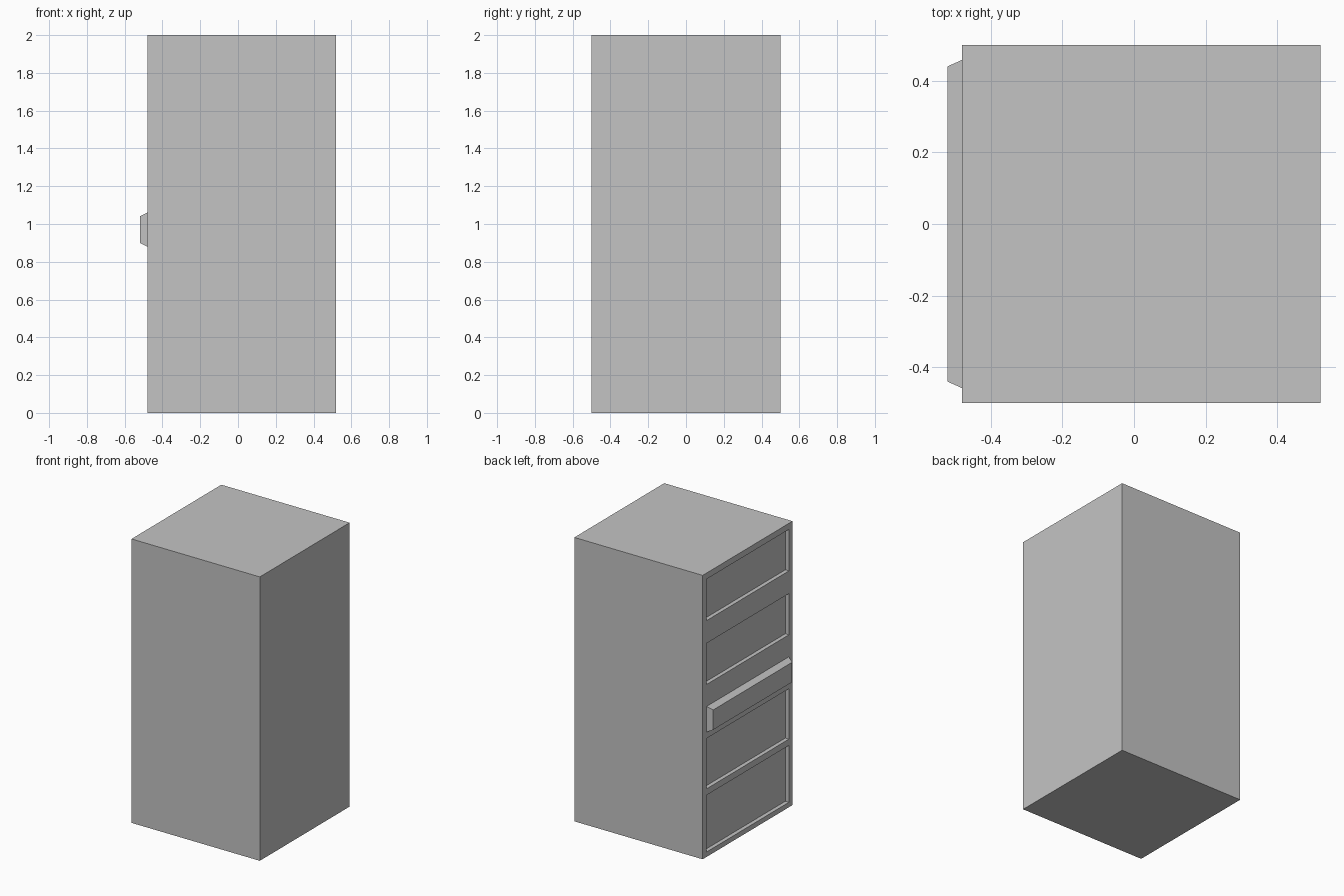
import bpy
import bmesh
from mathutils import Vector

if "Cube" in bpy.data.objects:
    bpy.data.objects.remove(bpy.data.objects["Cube"])

BACK_X, FACE_X, GRIP_X = 0.52, -0.48, -0.52
PANEL_Y = 0.46
PANELS = [(0.035, 0.435), (0.48, 0.835), (1.215, 1.505), (1.665, 1.957)]
DEPTH = 0.028

# Single grey finish
grey = bpy.data.materials.new("plain_grey")
grey.use_nodes = True
grey.diffuse_color = (0.55, 0.55, 0.55, 1)
grey.node_tree.nodes["Principled BSDF"].inputs["Base Color"].default_value = grey.diffuse_color


def add_object(name, bm):
    bmesh.ops.recalc_face_normals(bm, faces=bm.faces)
    mesh = bpy.data.meshes.new(name)
    bm.to_mesh(mesh)
    bm.free()
    mesh.materials.append(grey)
    obj = bpy.data.objects.new(name, mesh)
    bpy.context.collection.objects.link(obj)
    return obj


# Cabinet body
bm = bmesh.new()
bmesh.ops.create_cube(bm, size=1)
for v in bm.verts:
    v.co = (BACK_X if v.co.x > 0 else FACE_X, v.co.y, 2 if v.co.z > 0 else 0)


def drawer_side():
    return [f for f in bm.faces if all(abs(v.co.x - FACE_X) < 1e-5 for v in f.verts)]


# Cut the drawer side along the panel borders
cuts = [((0, y, 0), (0, 1, 0)) for y in (-PANEL_Y, PANEL_Y)]
cuts += [((0, 0, z), (0, 0, 1)) for span in PANELS for z in span]
for point, normal in cuts:
    faces = drawer_side()
    edges = {e for f in faces for e in f.edges}
    verts = {v for f in faces for v in f.verts}
    bmesh.ops.bisect_plane(bm, geom=[*verts, *edges, *faces],
                           plane_co=point, plane_no=normal)

# Sink the four drawer panels
panels = []
for f in drawer_side():
    c = f.calc_center_median()
    if abs(c.y) < PANEL_Y and any(low < c.z < high for low, high in PANELS):
        panels.append(f)
sunk = bmesh.ops.extrude_face_region(bm, geom=panels)["geom"]
bmesh.ops.delete(bm, geom=[f for f in panels if f.is_valid], context="FACES_ONLY")
bmesh.ops.translate(bm, vec=Vector((DEPTH, 0, 0)),
                    verts=[g for g in sunk if isinstance(g, bmesh.types.BMVert)])
add_object("cabinet_body", bm)

# Tapered bar handle
bm = bmesh.new()
bmesh.ops.create_cube(bm, size=2)
for v in bm.verts:
    outer = v.co.x < 0
    half_y, half_z = (0.44, 0.07) if outer else (0.458, 0.09)
    v.co = (GRIP_X if outer else FACE_X, v.co.y * half_y, 0.97 + v.co.z * half_z)
add_object("bar_handle", bm)
